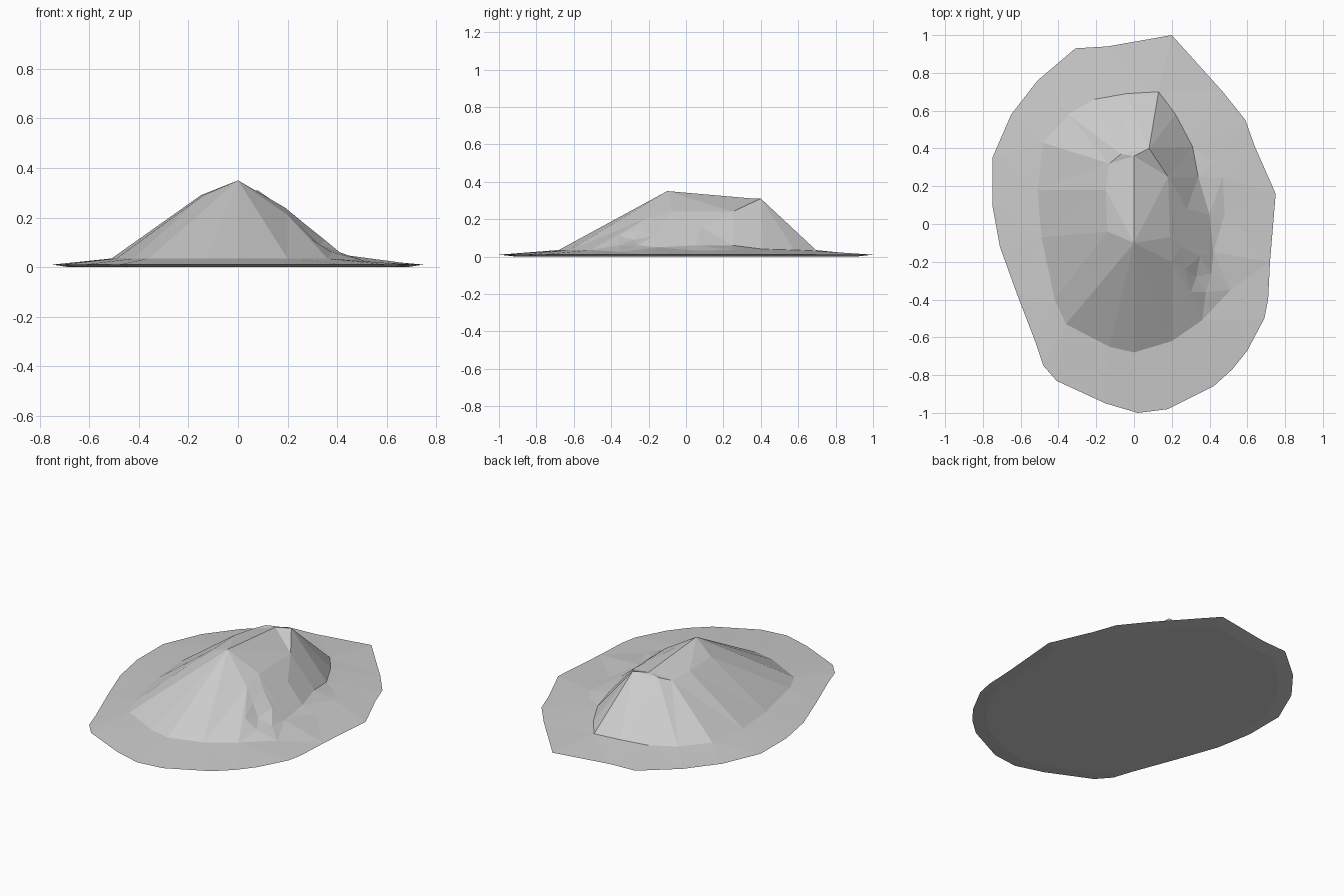
import bpy
import bmesh
from mathutils import Vector
from mathutils.geometry import delaunay_2d_cdt

default_cube = bpy.data.objects.get("Cube")
if default_cube:
    bpy.data.objects.remove(default_cube, do_unlink=True)

# Single stone colour
stone = bpy.data.materials.new("grey_stone")
stone.use_nodes = True
stone.diffuse_color = (0.6, 0.6, 0.6, 1)
shader = next(n for n in stone.node_tree.nodes if n.type == "BSDF_PRINCIPLED")
shader.inputs["Base Color"].default_value = stone.diffuse_color
shader.inputs["Roughness"].default_value = 0.9

# Edge of the thin apron, clockwise from the back point
RIM_HEIGHT = 0.01
rim = [(.2, 1), (.47, .7), (.59, .55), (.64, .41), (.75, .16), (.72, -.2),
       (.71, -.4), (.69, -.5), (.6, -.67), (.52, -.77), (.42, -.86),
       (.18, -.98), (.02, -1), (-.15, -.95), (-.41, -.83), (-.48, -.75),
       (-.52, -.63), (-.62, -.37), (-.71, -.12), (-.75, .1), (-.75, .35),
       (-.65, .58), (-.51, .76), (-.31, .93), (-.14, .94)]

# Line where the steep mound meets the apron
foot = [(.13, .7, .03), (.22, .58, .035), (.31, .41, .04), (.34, .25, .06),
        (.4, .05, .06), (.42, -.15, .05), (.51, -.35, .025),
        (.36, -.51, .035), (.2, -.62, .035), (0, -.68, .035),
        (-.13, -.65, .035), (-.36, -.53, .035), (-.42, -.4, .035),
        (-.49, -.07, .035), (-.51, .18, .035), (-.48, .43, .035),
        (-.35, .58, .035), (-.21, .66, .035), (-.04, .69, .035)]

# Upper break of slope, and the two ends of the summit ridge
shoulder = [(-.14, -.04, .29), (-.15, .18, .29), (-.13, .32, .28),
            (-.07, .37, .3), (.08, .4, .31), (.18, .25, .24),
            (.19, -.07, .24), (.2, -.2, .21)]
ridge = [(0, -.1, .35), (0, .36, .31)]

# Rough ground on the broken flank and the apron beside it
rubble = [(.27, -.24, .15), (.3, -.36, .11), (.33, -.28, .09),
          (.38, -.36, .06), (.41, -.26, .06), (.25, -.12, .19),
          (.35, -.17, .11), (.28, .08, .16), (.47, .25, .035),
          (.48, .05, .032), (.42, .33, .035)]

# Collect every layer and remember where each one starts
layers = {"rim": [(x, y, RIM_HEIGHT) for x, y in rim], "foot": foot,
          "shoulder": shoulder, "ridge": ridge, "rubble": rubble}
points = []
start = {}
for name, layer in layers.items():
    start[name] = len(points)
    points.extend(Vector(p) for p in layer)


def closed_loop(name):
    """Edges that join a layer into a ring."""
    count = len(layers[name])
    return [(start[name] + i, start[name] + (i + 1) % count) for i in range(count)]


def creases(source, index, target, ends):
    """Edges fanning from one point to several points of another layer."""
    return [(start[source] + index, start[target] + end) for end in ends]


# Hard fold lines of the mound
folds = closed_loop("rim") + closed_loop("foot")
folds += closed_loop("shoulder")[:-1]
folds += creases("ridge", 0, "ridge", [1])
folds += creases("ridge", 0, "shoulder", [0, 7])
folds += creases("ridge", 1, "shoulder", [3, 4])
folds += creases("ridge", 0, "foot", [8, 9, 10, 11])
shoulder_fans = {0: [12, 13], 1: [14], 2: [15, 16], 3: [17],
                 4: [0, 1], 5: [2, 3], 6: [5], 7: [7]}
for index, ends in shoulder_fans.items():
    folds += creases("shoulder", index, "foot", ends)

# Triangulate the upper surface along the folds
result = delaunay_2d_cdt([p.xy for p in points], folds, [], 1, 0.0001)
flat_points, triangles, sources = result[0], result[2], result[3]

bm = bmesh.new()
verts = []
for flat, source in zip(flat_points, sources):
    if source:
        height = points[source[0]].z
    else:
        height = min(points, key=lambda p: (p.xy - flat).length).z
    verts.append(bm.verts.new((flat.x, flat.y, height)))
for triangle in triangles:
    bm.faces.new([verts[i] for i in triangle])

# Undercut lip and flat underside
by_source = {s: v for v, group in zip(verts, sources) for s in group}
edge = [by_source[i] for i in range(len(rim))]
base = [bm.verts.new((v.co.x * 0.91, v.co.y * 0.91, 0)) for v in edge]
for i in range(len(edge)):
    j = (i + 1) % len(edge)
    bm.faces.new((edge[i], edge[j], base[j], base[i]))
bm.faces.new(base)
bmesh.ops.recalc_face_normals(bm, faces=bm.faces)

mesh = bpy.data.meshes.new("rocky_mound")
bm.to_mesh(mesh)
bm.free()
mesh.materials.append(stone)
mound = bpy.data.objects.new("rocky_mound", mesh)
bpy.context.collection.objects.link(mound)
